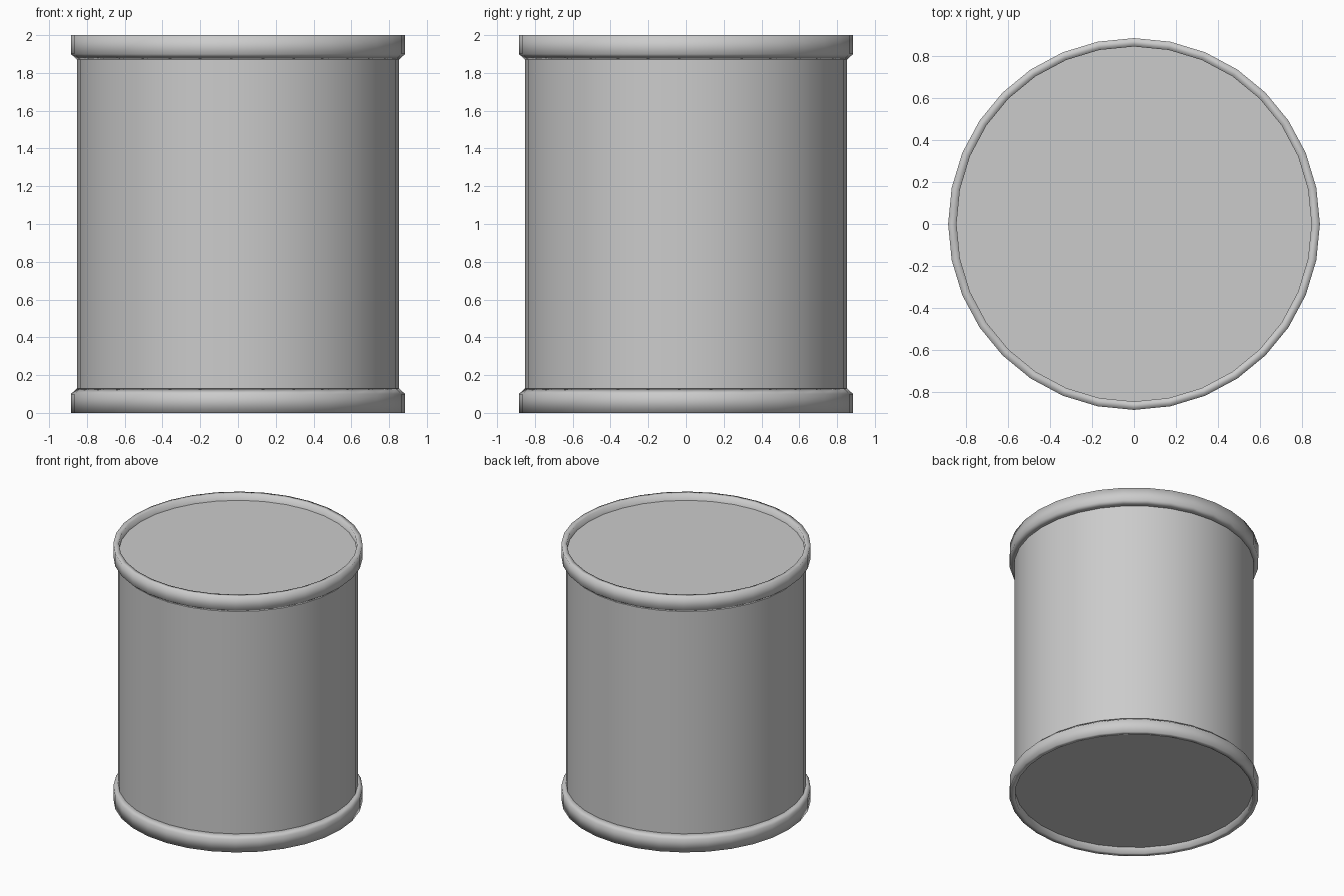
import bpy, bmesh, math

if "Cube" in bpy.data.objects:
    bpy.data.objects.remove(bpy.data.objects["Cube"])

SIDES = 32


def ring(bm, radius, z):
    return [bm.verts.new((radius * math.cos(2 * math.pi * i / SIDES),
                          radius * math.sin(2 * math.pi * i / SIDES), z))
            for i in range(SIDES)]


def revolve(name, profile, closed=False, caps=False):
    """Turn an (r, z) profile around the z axis."""
    bm = bmesh.new()
    rings = [ring(bm, r, z) for r, z in profile]
    pairs = list(zip(rings, rings[1:]))
    if closed:
        pairs.append((rings[-1], rings[0]))
    for a, b in pairs:
        for i in range(SIDES):
            j = (i + 1) % SIDES
            bm.faces.new((a[i], a[j], b[j], b[i])).smooth = True
    if caps:
        bm.faces.new(rings[0])
        bm.faces.new(rings[-1])
    bmesh.ops.recalc_face_normals(bm, faces=bm.faces)
    # keep the lid edges crisp
    if caps:
        for e in bm.edges:
            if e.calc_face_angle(0) > math.radians(40):
                e.smooth = False
    mesh = bpy.data.meshes.new(name)
    bm.to_mesh(mesh)
    bm.free()
    obj = bpy.data.objects.new(name, mesh)
    bpy.context.collection.objects.link(obj)
    return obj


# Can wall with recessed lid and base
revolve("can_body", [(0.852, 0.05), (0.852, 1.95)], caps=True)

# Rolled rims, the top one mirrored from the bottom one
rim = [(0.845, 0.0), (0.885, 0.0), (0.885, 0.10), (0.852, 0.13), (0.845, 0.10)]
revolve("bottom_rim", rim, closed=True)
revolve("top_rim", [(r, 2 - z) for r, z in rim], closed=True)
